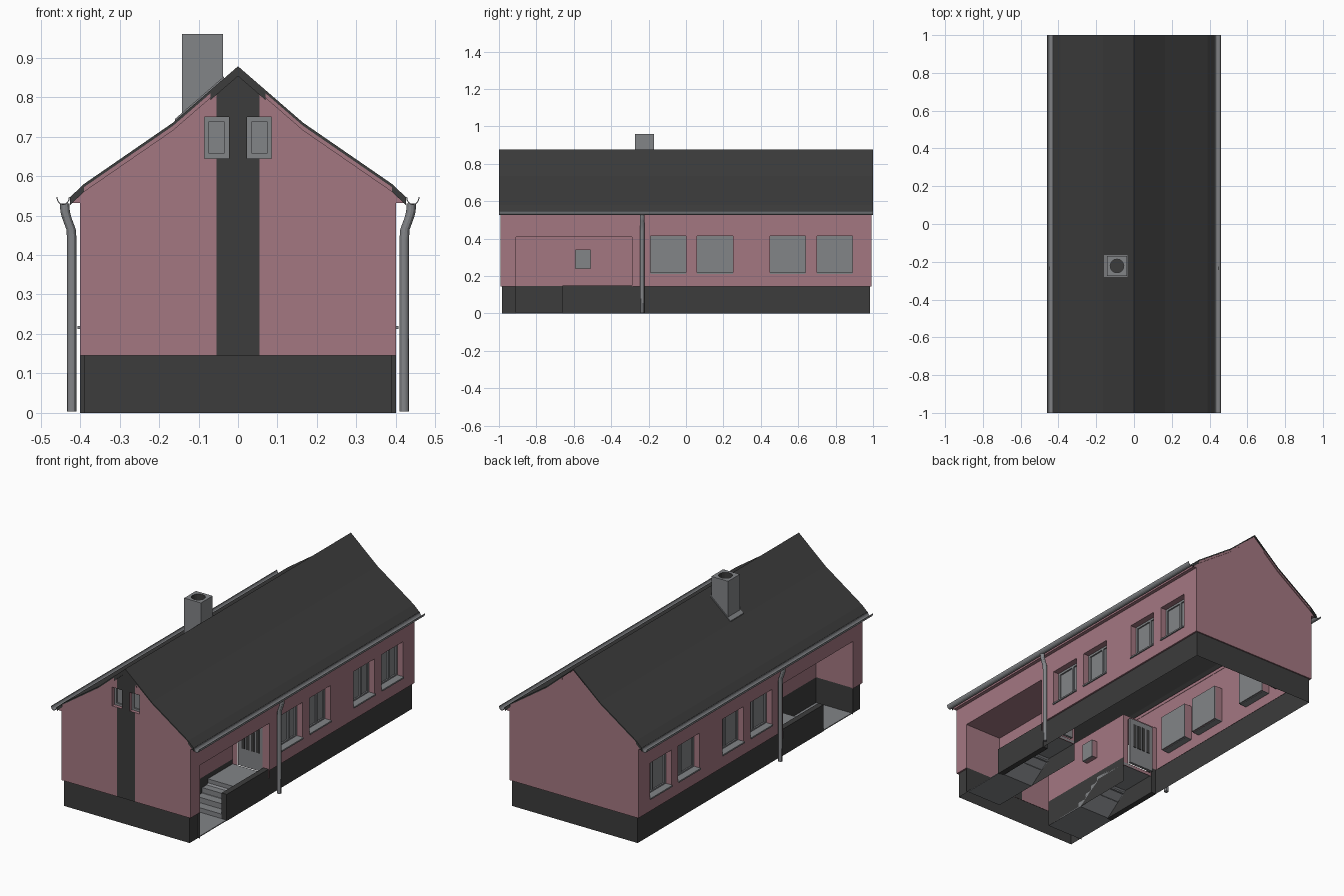
import bpy, bmesh, math
from mathutils import Vector

if "Cube" in bpy.data.objects:
    bpy.data.objects.remove(bpy.data.objects["Cube"])

PINK, DARK, GREY = 0, 1, 2
MATS = []
for name, col in (("rose_plaster", (0.37, 0.185, 0.222)), ("dark_slate", (0.045, 0.045, 0.045)),
                  ("zinc_grey", (0.225, 0.232, 0.245))):
    m = bpy.data.materials.new(name)
    m.diffuse_color = (*col, 1)
    m.use_nodes = True
    m.node_tree.nodes["Principled BSDF"].inputs["Base Color"].default_value = m.diffuse_color
    MATS.append(m)


def finish(bm, name, closed=False):
    if closed:
        bmesh.ops.recalc_face_normals(bm, faces=bm.faces)
    me = bpy.data.meshes.new(name)
    bm.to_mesh(me)
    bm.free()
    for m in MATS:
        me.materials.append(m)
    ob = bpy.data.objects.new(name, me)
    bpy.context.collection.objects.link(ob)
    return ob


def face(bm, pts, mat, look):
    """Add a polygon turned towards the point 'look'."""
    uniq = []
    for p in pts:
        if all((p - q).length > 1e-6 for q in uniq):
            uniq.append(p)
    if len(uniq) < 3:
        return
    f = bm.faces.new([bm.verts.new(p) for p in uniq])
    f.material_index = mat
    f.normal_update()
    if f.normal.dot(look - f.calc_center_median()) < 0:
        f.normal_flip()


def box(bm, place, u, z, d, mat):
    c = [place(a, b, e) for a in u for b in z for e in d]
    mid = sum(c, Vector()) / 8
    for ids in ((0, 1, 3, 2), (4, 5, 7, 6), (0, 1, 5, 4), (2, 3, 7, 6), (0, 2, 6, 4), (1, 3, 7, 5)):
        q = [c[i] for i in ids]
        face(bm, q, mat, 2 * sum(q, Vector()) / 4 - mid)


def one_box(name, x, y, z, mat):
    bm = bmesh.new()
    box(bm, lambda a, b, e: Vector((a, e, b)), x, z, y, mat)
    return finish(bm, name)


def sheet(name, place, us, zs, holes=(), top=lambda u: 9, mat=lambda u, z: PINK):
    """Flat wall in (u, z) with rectangular holes, clipped by top(u)."""
    us = sorted(set(us) | {h[i] for h in holes for i in (0, 1)})
    zs = sorted(set(zs) | {h[i] for h in holes for i in (2, 3)})
    bm = bmesh.new()
    for a, b in zip(us, us[1:]):
        for c, e in zip(zs, zs[1:]):
            um, zm = (a + b) / 2, (c + e) / 2
            if any(h[0] < um < h[1] and h[2] < zm < h[3] for h in holes):
                continue
            pts = [place(u, min(z, top(u)), 0) for u, z in ((a, c), (b, c), (b, e), (a, e))]
            face(bm, pts, mat(um, zm), place(um, zm, -1))
    return finish(bm, name)


def window(name, place, h, depth, mullion=True):
    """Recessed window: reveals, pane, frame and mullion."""
    a, b, c, e = h
    bm = bmesh.new()
    look = place((a + b) / 2, (c + e) / 2, -0.3)
    for p, q in (((a, c), (b, c)), ((b, c), (b, e)), ((b, e), (a, e)), ((a, e), (a, c))):
        face(bm, [place(*p, 0), place(*q, 0), place(*q, depth), place(*p, depth)], PINK, look)
    box(bm, place, (a, b), (c, e), (depth - 0.002, depth + 0.004), GREY)
    w, dd = 0.012, (depth - 0.01, depth)
    bars = [((a, a + w), (c, e)), ((b - w, b), (c, e)), ((a + w, b - w), (c, c + w)), ((a + w, b - w), (e - w, e))]
    if mullion:
        mid = a + 0.62 * (b - a)
        bars.append(((mid - w / 2, mid + w / 2), (c + w, e - w)))
    for u, z in bars:
        box(bm, place, u, z, dd, GREY)
    return finish(bm, name)


def prism(name, poly, t, place, mat):
    bm = bmesh.new()
    r = [[bm.verts.new(place(a, b, k)) for a, b in poly] for k in t]
    n = len(poly)
    bm.faces.new(r[0])
    bm.faces.new(r[1])
    for i in range(n):
        j = (i + 1) % n
        bm.faces.new((r[0][i], r[0][j], r[1][j], r[1][i]))
    for f in bm.faces:
        f.material_index = mat
    return finish(bm, name, True)


def loft(name, rings, mats, cap):
    bm = bmesh.new()
    r = [[bm.verts.new(p) for p in ring] for ring in rings]
    n = len(r[0])
    for k in range(len(r) - 1):
        for i in range(n):
            j = (i + 1) % n
            bm.faces.new((r[k][i], r[k][j], r[k + 1][j], r[k + 1][i])).material_index = mats[k]
    bm.faces.new(r[0]).material_index = mats[0]
    bm.faces.new(r[-1]).material_index = cap
    return finish(bm, name, True)


# roof outline, half section
PROFILE = [(0, 0.878), (0.165, 0.735), (0.39, 0.58), (0.425, 0.547)]


def roof(x):
    x = abs(x)
    for (a, c), (b, e) in zip(PROFILE, PROFILE[1:]):
        if x <= b + 1e-9:
            return c + (e - c) * (x - a) / (b - a)


xz = lambda a, b, t: Vector((a, t, b))


def slope_strip(name, xs, hi, lo, y, mat):
    poly = [(x, roof(x) + hi) for x in xs] + [(x, roof(x) + lo) for x in reversed(xs)]
    return prism(name, poly, y, xz, mat)


xs = [-x for x, _ in reversed(PROFILE)] + [x for x, _ in PROFILE[1:]]
slope_strip("roof", xs, 0, -0.008, (-1, 1), DARK)

# gable walls, with the dark band and two small windows at the front
under = lambda u: roof(u) - 0.007
cols = [-0.4, -0.39, -0.165, -0.055, 0, 0.055, 0.165, 0.39, 0.4]
front = lambda u, z, d: Vector((u, -0.993 + d, z))
back = lambda u, z, d: Vector((u, 0.993 - d, z))
gable_holes = [(-0.085, -0.023, 0.645, 0.75), (0.023, 0.085, 0.645, 0.75)]
sheet("front_gable_wall", front, cols, [0.145, 0.9], gable_holes, under,
      lambda u, z: DARK if abs(u) < 0.055 else PINK)
sheet("back_gable_wall", back, cols, [0.145, 0.9], (), under)
for h in gable_holes:
    window("gable_window", front, h, 0.03, False)
for y in ((-0.998, -0.992), (0.992, 0.998)):
    for s in (-1, 1):
        slope_strip("verge_board", [s * 0.07, s * 0.165, s * 0.39], -0.006, -0.02, y, PINK)
        slope_strip("verge_end", [s * 0.39, s * 0.425], -0.004, -0.02, y, DARK)
slope_strip("dark_peak", [-0.07, 0, 0.07], -0.006, -0.025, (-0.998, -0.992), DARK)

# plinth ends
for s, name in ((-1, "front_plinth"), (1, "back_plinth")):
    sheet(name, lambda u, z, d: Vector((u, s * (0.985 - d), z)), [-0.39, 0.39], [0, 0.147], mat=lambda u, z: DARK)
    one_box("plinth_lip", (-0.4, 0.4), sorted((s * 0.984, s * 0.992)), (0.145, 0.147), PINK)

WINS = [(y, y + 0.19, 0.215, 0.415) for y in (-0.19, 0.06, 0.45, 0.70)]
PORCH = (-0.91, -0.29, 0.145, 0.41)
XI = 0.17  # inner wall of the porches

for s in (-1, 1):
    # long side wall with windows and porch opening
    side = lambda u, z, d: Vector((s * (0.4 - d), u, z))
    sheet("side_wall", side, [-0.993, 0.993], [0.145, 0.535], WINS + [PORCH])
    for h in WINS:
        window("side_window", side, h, 0.045)
        one_box("window_sill", sorted((s * 0.36, s * 0.407)), (h[0], h[1]), (0.212, 0.22), GREY)

    # side plinth, open at the foot of the steps
    plinth = lambda u, z, d: Vector((s * (0.39 - d), u, z))
    sheet("side_plinth", plinth, [-0.985, 0.985], [0, 0.147], [(-0.91, -0.29, 0, 0.147)], mat=lambda u, z: DARK)
    for y in ((-0.99, -0.91), (-0.29, 0.99)):
        one_box("plinth_lip", sorted((s * 0.389, s * 0.399)), y, (0.145, 0.147), PINK)
    one_box("porch_parapet", sorted((s * 0.36, s * 0.392)), (-0.66, -0.285), (0, 0.149), DARK)

    # porch inner walls: dark below, plastered above
    two_tone = lambda u, z: DARK if z < 0.147 else PINK
    inner = lambda u, z, d: Vector((s * (XI - d), u, z))
    wc = (-0.59, -0.51, 0.24, 0.34)
    sheet("porch_inner_wall", inner, [-0.91, -0.29], [0, 0.147, 0.41], [wc], mat=two_tone)
    window("porch_window", inner, wc, 0.03, False)
    sheet("porch_end_wall", lambda u, z, d: Vector((s * u, -0.91 - d, z)), [XI, 0.4], [0, 0.147, 0.41], mat=two_tone)
    doorwall = lambda u, z, d: Vector((s * u, -0.29 + d, z))
    sheet("porch_door_wall", doorwall, [XI, 0.4], [0.1, 0.41], [(0.2, 0.355, 0.12, 0.39)])
    sheet("porch_ceiling", lambda u, z, d: Vector((s * z, u, 0.41 + d)), [-0.91, -0.29], [XI, 0.4])

    # door with a slatted dark light
    bm = bmesh.new()
    box(bm, doorwall, (0.2, 0.355), (0.12, 0.39), (0.005, 0.02), GREY)
    for i in range(4):
        u = 0.222 + i * 0.03
        box(bm, doorwall, (u, u + 0.02), (0.22, 0.36), (0.002, 0.023), DARK)
    finish(bm, "porch_door")

    # steps, landing and ground slab
    steps = [(-0.66, 0)]
    for i in range(4):
        steps += [(-0.66 + 0.05 * i, 0.03 * (i + 1)), (-0.61 + 0.05 * i, 0.03 * (i + 1))]
    steps[-1] = (-0.29, 0.12)
    soffit = [(-0.29, 0.105), (-0.5, 0.105), (-0.645, 0)]
    prism("porch_steps", steps + soffit, (s * XI, s * 0.36), lambda a, b, t: Vector((t, a, b)), GREY)
    one_box("porch_slab", sorted((s * XI, s * 0.39)), (-0.91, -0.655), (0, 0.005), GREY)

    # eaves, gutter and downpipe
    one_box("eaves_soffit", sorted((s * 0.398, s * 0.42)), (-0.993, 0.993), (0.532, 0.55), PINK)
    arc = [math.pi + math.pi * i / 8 for i in range(9)]
    cup = [(s * 0.443 + 0.017 * math.cos(t), 0.547 + 0.021 * math.sin(t)) for t in arc]
    cup += [(s * 0.443 + 0.0145 * math.cos(t), 0.547 + 0.018 * math.sin(t)) for t in reversed(arc)]
    prism("gutter", cup, (-1, 1), xz, GREY)
    path = [(0.421, 0.003), (0.421, 0.44), (0.423, 0.465), (0.434, 0.495), (0.438, 0.51), (0.439, 0.53)]
    ang = [2 * math.pi * i / 12 for i in range(12)]
    rings = [[(s * x + 0.012 * math.cos(t), -0.235 + 0.012 * math.sin(t), z) for t in ang] for x, z in path]
    pipe = loft("downpipe", rings, [GREY] * 5, GREY)
    bpy.context.view_layer.objects.active = pipe
    pipe.select_set(True)
    bpy.ops.object.shade_smooth_by_angle()
    pipe.select_set(False)

# chimney with a round flue, and its flashing
ang = [2 * math.pi * i / 16 for i in range(16)]
cx, cy = -0.09, -0.222


def ring(z, r, square):
    out = []
    for t in ang:
        k = r / max(abs(math.cos(t)), abs(math.sin(t))) if square else r
        out.append((cx + k * math.cos(t), cy + k * math.sin(t), z))
    return out


loft("chimney", [ring(0.72, 0.052, True), ring(0.96, 0.052, True), ring(0.96, 0.036, False), ring(0.90, 0.036, False)],
     [GREY, GREY, DARK], DARK)
slope_strip("chimney_flashing", [-0.16, -0.035], 0.005, -0.004, (-0.28, -0.165), GREY)
